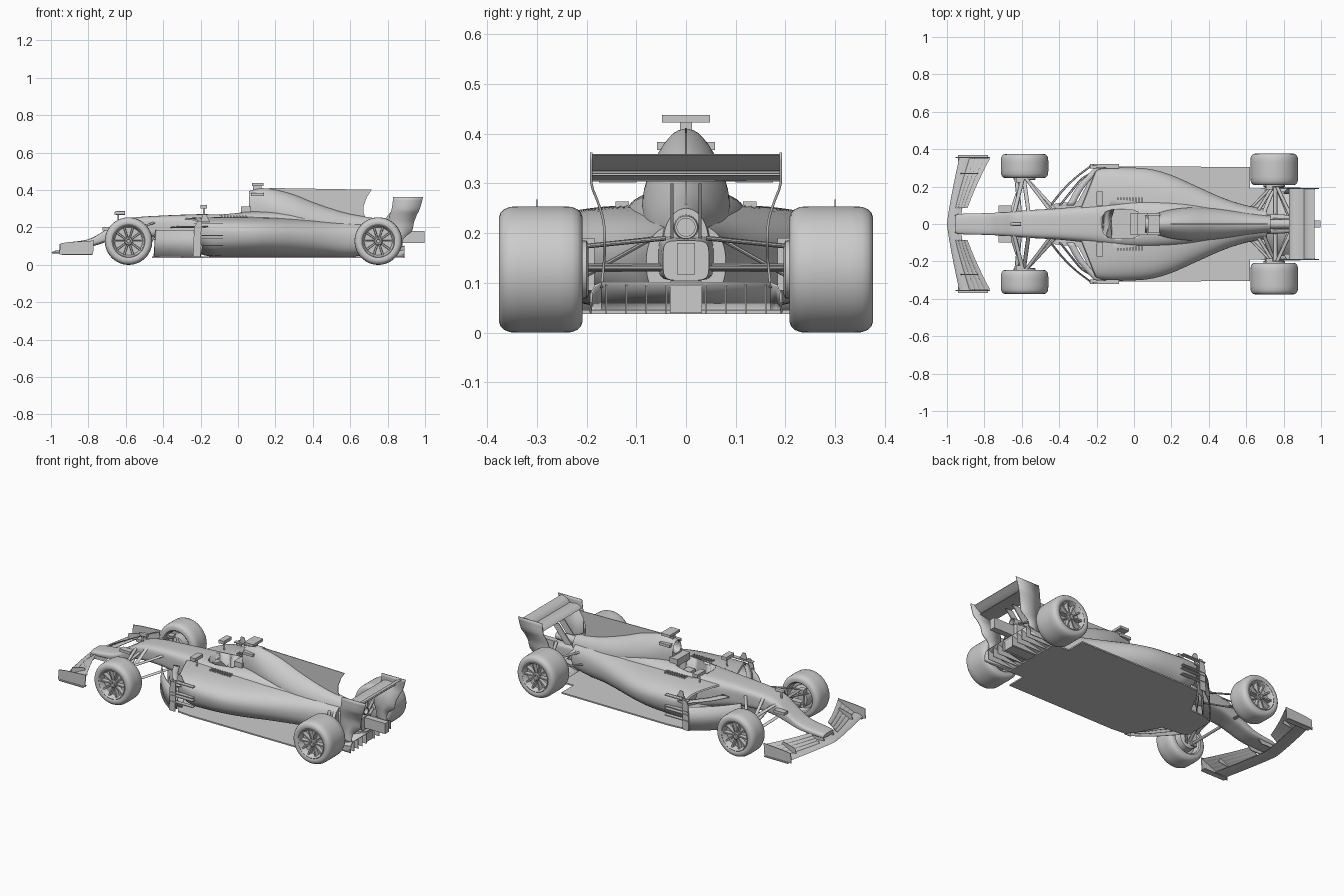
import bpy, bmesh, math
from mathutils import Vector

if "Cube" in bpy.data.objects:
    bpy.data.objects.remove(bpy.data.objects["Cube"])


def finish(name, bm, mirror=False, solid=0):
    bmesh.ops.recalc_face_normals(bm, faces=bm.faces)
    me = bpy.data.meshes.new(name)
    bm.to_mesh(me)
    bm.free()
    ob = bpy.data.objects.new(name, me)
    bpy.context.collection.objects.link(ob)
    if solid:
        s = ob.modifiers.new("thickness", 'SOLIDIFY')
        s.thickness, s.offset = solid, 0
    if mirror:
        m = ob.modifiers.new("mirror", 'MIRROR')
        m.use_axis = (False, True, False)
        m.use_mirror_merge = False
    return ob


def loft(name, rings, mirror=False, closed=True, solid=0):
    bm = bmesh.new()
    vs = [[bm.verts.new(p) for p in r] for r in rings]
    n = len(rings[0])
    for a, b in zip(vs, vs[1:]):
        for i in range(n if closed else n - 1):
            j = (i + 1) % n
            bm.faces.new((a[i], a[j], b[j], b[i]))
    if closed:
        bm.faces.new(vs[0])
        bm.faces.new(vs[-1])
    return finish(name, bm, mirror, solid)


def box(name, x0, x1, y0, y1, z0, z1, mirror=False):
    return loft(name, [[(x, y0, z0), (x, y1, z0), (x, y1, z1), (x, y0, z1)] for x in (x0, x1)], mirror)


def plate_xz(name, pts, y, t=0.004, mirror=False):
    return loft(name, [[(x, y + s * t / 2, z) for x, z in pts] for s in (-1, 1)], mirror)


def smooth_rows(rows, k=5):
    # Catmull-Rom interpolation of section parameters
    out = []
    for i in range(len(rows) - 1):
        p0, p1, p2, p3 = (rows[max(i - 1, 0)], rows[i], rows[i + 1], rows[min(i + 2, len(rows) - 1)])
        for j in range(k):
            t = j / k
            out.append([0.5 * (2 * b + (c - a) * t + (2 * a - 5 * b + 4 * c - d) * t * t
                               + (3 * b - a - 3 * c + d) * t ** 3) for a, b, c, d in zip(p0, p1, p2, p3)])
    return out + [list(rows[-1])]


def spow(v, e):
    return math.copysign(abs(v) ** e, v)


def section(x, hw, z0, z1, n=3, under=1, skew=0, N=40):
    zc, hz, ring = (z0 + z1) / 2, (z1 - z0) / 2, []
    for i in range(N):
        a = 2 * math.pi * (i + 0.5) / N
        y, s = hw * spow(math.cos(a), 2 / n), spow(math.sin(a), 2 / n)
        if s < 0:
            y *= 1 + (1 - under) * s
        ring.append((x + skew * abs(y), y, zc + hz * s))
    return ring


def tube(name, p, q, rx=0.011, rz=0.005, mirror=True):
    ang = [2 * math.pi * i / 10 for i in range(10)]
    return loft(name, [[(c[0] + rx * math.cos(a), c[1], c[2] + rz * math.sin(a)) for a in ang] for c in (p, q)], mirror)


def lathe(name, prof, cx, cz, seg=56):
    return loft(name, [[(cx + r * math.cos(2 * math.pi * i / seg), y, cz + r * math.sin(2 * math.pi * i / seg))
                        for i in range(seg)] for y, r in prof], True)


def airfoil(xl, xt, zl, zt, y, th):
    prof = [(0, 0), (.1, .6), (.35, 1), (.7, .6), (1, .1), (1, -.1), (.6, -.25), (.2, -.4)]
    return [(xl + (xt - xl) * u, y, zl + (zt - zl) * u + th * v) for u, v in prof]


# Nose and survival cell
mono = loft("nose_and_monocoque", [section(*r) for r in smooth_rows([
    (-.955, .045, .088, .11, 3), (-.93, .054, .085, .118, 3), (-.8, .058, .095, .137, 3.5), (-.71, .062, .12, .187, 4),
    (-.64, .068, .14, .232, 4), (-.55, .075, .15, .254, 4), (-.4, .084, .14, .264, 4), (-.25, .1, .1, .27, 4),
    (-.1, .122, .06, .274, 4), (.06, .13, .06, .285, 3.5), (.25, .12, .06, .285, 3), (.45, .09, .06, .268, 2.6),
    (.68, .062, .06, .235, 2.4)])])

# Side pods with recessed inlets, waisted toward the rear
front = [section(-.2, .27, .11, .235, 4, .9, .4), section(-.32, .283, .105, .243, 4, .9, .4)]
pods = loft("sidepods", front + [section(*r) for r in smooth_rows([
    (-.315, .292, .095, .25, 4, .88, .4), (-.19, .303, .05, .256, 3.6, .86, .2), (-.06, .304, .042, .258, 3.3, .85, 0),
    (.08, .295, .042, .257, 3, .85, 0), (.2, .262, .042, .254, 2.8, .85, 0), (.34, .2, .042, .246, 2.6, .88, 0),
    (.48, .138, .042, .236, 2.5, .92, 0), (.6, .1, .042, .228, 2.5, .95, 0), (.71, .08, .06, .22, 2.5, 1, 0)])])

# Cockpit opening
cutter = loft("cockpit_cutter", [[(-.065 + .105 * spow(math.cos(a), .6), .078 * spow(math.sin(a), .6), z)
              for a in [2 * math.pi * i / 32 for i in range(32)]] for z in (.13, .5)])
cutter.hide_render = True
cutter.display_type = 'WIRE'
for ob in (mono, pods):
    b = ob.modifiers.new("cockpit", 'BOOLEAN')
    b.object, b.operation, b.solver = cutter, 'DIFFERENCE', 'EXACT'
box("seat", -.02, .03, -.06, .06, .12, .22)
box("headrest", .015, .07, -.06, .06, .27, .312)

# Engine cover with air intake and shark fin
loft("engine_cover", [section(.1, .032, .325, .385, 2.4), section(.058, .036, .32, .39, 2.4)] + [section(*r) for r in smooth_rows([
    (.06, .045, .22, .395, 2.4), (.12, .058, .19, .41, 2.1), (.2, .078, .17, .402, 1.8), (.3, .088, .15, .375, 1.7),
    (.4, .085, .13, .335, 1.7), (.5, .075, .12, .3, 1.8), (.6, .062, .1, .272, 2), (.73, .045, .12, .25, 2)])])
plate_xz("shark_fin", [(.15, .4), (.17, .411), (.715, .402), (.69, .365), (.672, .315), (.672, .275), (.69, .235), (.3, .25)], 0)

# Roll hoop cameras and mirrors
box("camera_post", .08, .125, -.012, .012, .39, .43)
box("camera_bar", .075, .135, -.048, .048, .423, .438)
box("intake_pod", .07, .14, .03, .058, .367, .383, True)
box("mirror", -.2, -.165, .1, .175, .302, .321, True)
tube("mirror_stem", (-.18, .13, .305), (-.185, .13, .245), .005, .005)
loft("nose_camera", [section(x, .011 * s, .277 - .011 * s, .277 + .011 * s, 3, N=12) for x, s in ((-.66, .6), (-.645, 1), (-.605, 1))])
box("nose_camera_post", -.645, -.635, -.003, .003, .22, .272)
box("nose_pod", -.725, -.655, .062, .098, .185, .202, True)
for i in range(9):
    box("cooling_louvre", -.09 + i * .016, -.083 + i * .016, .115, .142, .25, .264, True)

# Floor and splitter
half = [(-.46, .09), (-.42, .11), (-.3, .12), (-.23, .25), (-.19, .3), (-.1, .308), (.62, .305), (.62, .19), (.72, .19)]
loft("floor", [[(x, y, z) for x, y in half] + [(x, -y, z) for x, y in reversed(half)] for z in (.038, .046)])
box("keel", -.44, -.2, -.045, .045, .04, .16)

# Diffuser with strakes
loft("diffuser", [[(.7, y, .046), (.8, y, .068), (.89, y, .1)] for y in (-.17, .17)], closed=False, solid=.005)
loft("diffuser_corner", [[(.7, y, .046), (.8, y, .046 + .022 * h), (.89, y, .046 + .054 * h)]
     for y, h in ((.17, 1), (.182, .9), (.189, .65), (.192, -.1))], True, False, .004)
for y in (.04, .08, .12, .16, .191):
    plate_xz("diffuser_strake", [(.68, .04), (.89, .038), (.89, .098 if y < .18 else .08), (.8, .068)], y, .003, True)
loft("diffuser_centre", [[(x, -.032, .04), (x, .032, .04), (x, .032, z), (x, -.032, z)] for x, z in ((.7, .06), (.88, .105))])

# Gearbox, crash structure, exhaust
loft("gearbox", [section(x, w, .105, z, 5) for x, w, z in ((.62, .06, .2), (.8, .05, .19), (.86, .046, .185))])
box("rear_crash_structure", .84, .998, -.018, .018, .117, .18)
ex = [2 * math.pi * i / 24 for i in range(24)]
loft("exhaust", [[(x, r * math.cos(a), .212 + r * math.sin(a)) for a in ex]
                 for x, r in ((.8, .018), (.86, .018), (.86, .023), (.68, .026))])
for y in (.028,):
    loft("wing_pylon", [[(x, y - .003, z), (x + .05, y - .003, z), (x + .05, y + .003, z), (x, y + .003, z)]
                        for x, z in ((.74, .19), (.79, .25), (.83, .3))], True)

# Rear wing
loft("rear_wing_main", [airfoil(.83, .925, .31, .318, y, .018) for y in (-.188, .188)])
loft("rear_wing_flap", [airfoil(.91, .965, .325, .358, y, .01) for y in (-.188, .188)])
rows = smooth_rows([(.83, .99, .19, .362), (.822, .972, .19, .3), (.81, .955, .178, .265), (.802, .94, .166, .225),
                    (.8, .93, .163, .18), (.81, .885, .165, .14), (.815, .88, .17, .09)], 3)
loft("rear_wing_endplate", [[(a + (b - a) * t, y, z) for t in (0, .5, 1)] for a, b, y, z in rows], True, False, .005)

# Front wing: stacked slats swept back toward the tips
def edge(y):
    s = y / .35
    return -1 + .065 * s ** 1.2, -.915 + .14 * s ** 1.3

loft("front_wing_main", [airfoil(edge(abs(y))[0], edge(abs(y))[0] + .07, .063, .072, y, .01)
                         for y in [-.355 + .71 * i / 24 for i in range(25)]])
for k in range(4):
    rings = []
    for i in range(13):
        y = .085 + .265 * i / 12
        a, b = edge(y)
        lead = a + (b - a) * (.34 + .16 * k)
        z = .074 + .011 * k
        rings.append(airfoil(lead, lead + (b - a) * .21, z, z + .013, y, .004))
    loft("front_wing_flap", rings, True)
plate_xz("front_wing_endplate", [(-.955, .056), (-.95, .115), (-.9, .122), (-.77, .13), (-.775, .056)], .355, .005, True)
box("front_wing_footplate", -.94, -.78, .335, .368, .054, .059, True)
plate_xz("front_wing_cascade", [(-.93, .07), (-.92, .105), (-.84, .125), (-.82, .085)], .27, .003, True)
plate_xz("nose_pylon", [(-.96, .07), (-.95, .1), (-.82, .11), (-.86, .07)], .045, .006, True)

# Bargeboards and side pod vanes
for k, (top, dx) in enumerate(((.185, 0), (.13, .05), (.1, .09))):
    path = smooth_rows([(-.45 + dx, .1), (-.39 + dx, .175), (-.32 + dx * .8, .245), (-.235 + dx * .4, .31 - .03 * k)], 4)
    loft("bargeboard", [[(x, y, .045), (x + .01, y, top)] for x, y in path], True, False, .004)
bridge = smooth_rows([(-.36, .1), (-.31, .19), (-.25, .26), (-.2, .312)], 4)
loft("bargeboard_bridge", [[(x, y, .2), (x + .04, y, .205)] for x, y in bridge], True, False, .005)
plate_xz("sidepod_vane", [(-.24, .045), (-.235, .2), (-.215, .235), (-.195, .235), (-.2, .045)], .314, .005, True)
for z in (.1, .137, .155, .22):
    box("vane_slat", -.235, -.08, .296, .32, z, z + .005, True)
plate_xz("pod_fin", [(-.2, .23), (-.19, .268), (-.17, .268), (-.15, .23)], .3, .003, True)

# Suspension arms
F, R = -.59, .755
for p, q in (((-.66, .05, .15), (F, .26, .085)), ((-.42, .075, .15), (F, .26, .085)),
             ((-.64, .06, .215), (F, .26, .175)), ((-.45, .075, .225), (F, .26, .175)),
             ((-.565, .07, .235), (F, .25, .1)), ((-.61, .06, .2), (-.63, .26, .16)),
             ((.6, .06, .13), (R, .22, .13)), ((.83, .04, .13), (R, .22, .13)),
             ((.65, .05, .19), (R, .22, .172)), ((.84, .04, .19), (R, .22, .172)),
             ((.69, .05, .2), (R, .21, .11))):
    tube("suspension_arm", p, q)
tube("driveshaft", (R, .04, .132), (R, .23, .13), .012, .009)

# Wheels, spokes, hubs and brake drums
for side, cx, y0, y1 in (("front", -.585, .246, .374), ("rear", .75, .208, .376)):
    prof = [(y1 - .035, .004), (y1 - .035, .074), (y1 - .006, .08), (y1 - .001, .085), (y1 - .003, .088), (y1, .094),
            (y1, .105), (y1 - .003, .114), (y1 - .01, .121), (y1 - .022, .126), (y1 - .045, .127), (y0 + .045, .127),
            (y0 + .022, .126), (y0 + .01, .121), (y0 + .003, .114), (y0, .105), (y0, .09), (y0 + .006, .083),
            (y0 + .04, .076), (y0 + .04, .004)]
    lathe(side + "_wheel", prof, cx, .127)
    lathe(side + "_hub", [(y1 - .04, .024), (y1 - .014, .022), (y1 - .01, .018), (y1 - .01, .011), (y1 - .02, .009)], cx, .127, 20)
    lathe(side + "_brake_drum", [(y0 - .012, .05), (y0 - .008, .058), (y0 + .05, .062)], cx, .127, 32)
    box(side + "_brake_duct", cx - .045, cx - .01, y0 - .024, y0 + .01, .085, .19, True)
    for i in range(10):
        a = 2 * math.pi * i / 10
        d, t = Vector((math.cos(a), 0, math.sin(a))), Vector((-math.sin(a), 0, math.cos(a)))
        c = Vector((cx, 0, .127))
        loft(side + "_spoke", [[c + d * r + t * w * s + Vector((0, y, 0)) for s, y in
             ((-1, y1 - .036), (1, y1 - .036), (.7, yo), (-.7, yo))]
             for r, w, yo in ((.018, .005, y1 - .016), (.078, .006, y1 - .01))], True)

# Smooth shading with sharp edges kept
bpy.ops.object.select_all(action='DESELECT')
for ob in bpy.data.objects:
    ob.select_set(True)
bpy.context.view_layer.objects.active = mono
bpy.ops.object.shade_smooth_by_angle(angle=math.radians(35))
